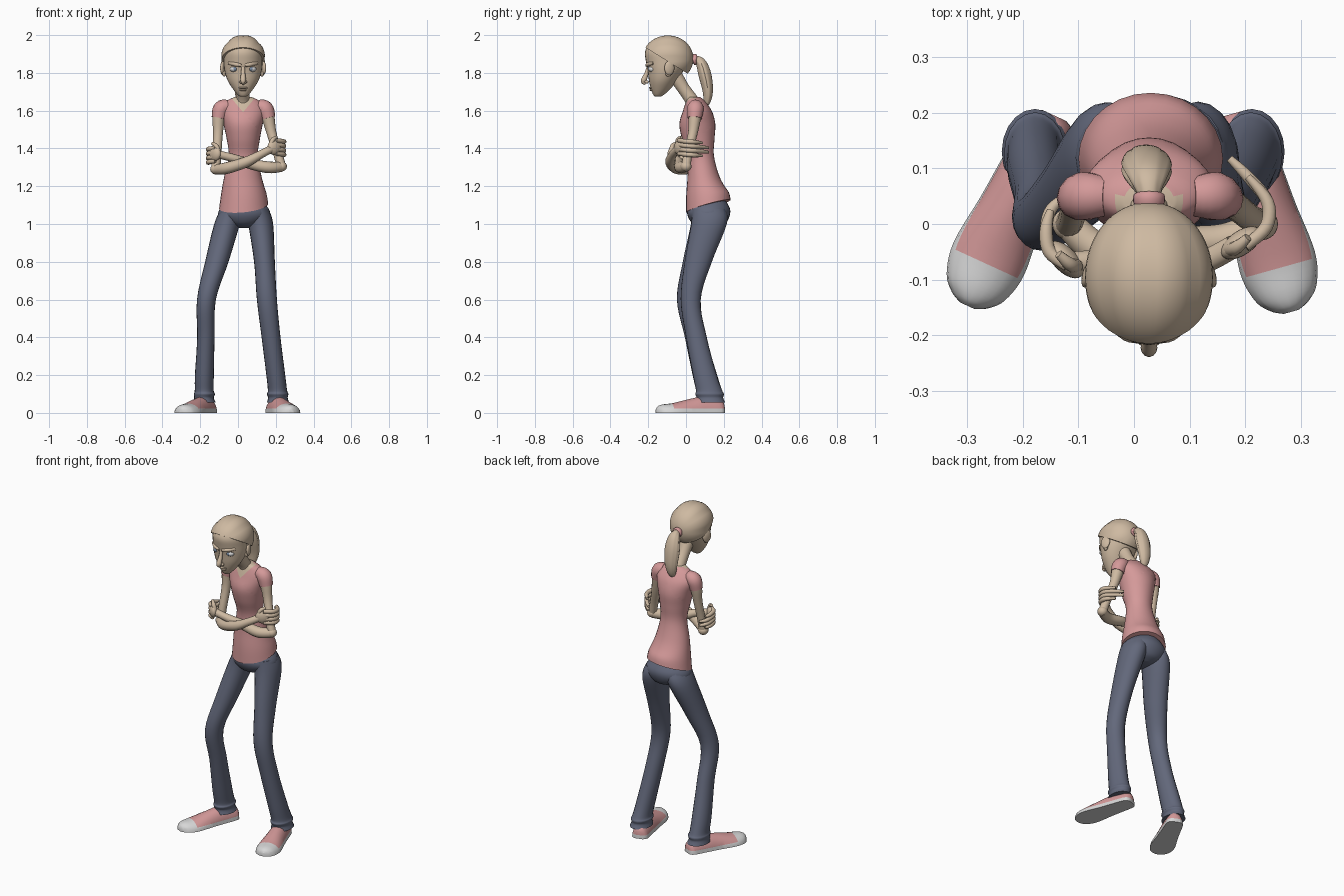
import bpy, bmesh, math
from mathutils import Vector, Matrix

if "Cube" in bpy.data.objects:
    bpy.data.objects.remove(bpy.data.objects["Cube"], do_unlink=True)


def material(name, rgb):
    m = bpy.data.materials.new(name)
    m.use_nodes = True
    m.diffuse_color = (*rgb, 1)
    bsdf = m.node_tree.nodes["Principled BSDF"]
    bsdf.inputs["Base Color"].default_value = (*rgb, 1)
    bsdf.inputs["Roughness"].default_value = 0.7
    return m


SKIN = material("beige skin and hair", (0.62, 0.49, 0.36))
PINK = material("soft pink", (0.66, 0.32, 0.32))
DENIM = material("slate denim", (0.125, 0.14, 0.2))
WHITE = material("off white", (0.68, 0.68, 0.68))
IRIS = material("grey blue", (0.2, 0.27, 0.38))
X, Z = Vector((1, 0, 0)), Vector((0, 0, 1))
CX = 0.027          # centre line of the leaning body
parts = []


def finish(bm, name, *mats):
    bmesh.ops.recalc_face_normals(bm, faces=bm.faces)
    me = bpy.data.meshes.new(name)
    bm.to_mesh(me)
    bm.free()
    for m in mats:
        me.materials.append(m)
    ob = bpy.data.objects.new(name, me)
    bpy.context.collection.objects.link(ob)
    parts.append(ob)
    return ob


def spline(pts, steps):
    # Catmull-Rom through points of any width
    p = [pts[0]] + list(pts) + [pts[-1]]
    out = []
    for a, b, c, d in zip(p, p[1:], p[2:], p[3:]):
        for i in range(steps):
            t = i / steps
            out.append([0.5 * (2 * q + (r - o) * t + (2 * o - 5 * q + 4 * r - s) * t * t
                               + (3 * q - o - 3 * r + s) * t ** 3)
                        for o, q, r, s in zip(a, b, c, d)])
    return out + [list(pts[-1])]


def loft(pts, ref=X, flat=False, seg=20, steps=5):
    # each point: x, y, z, half width along ref, half depth
    bm = bmesh.new()
    path = spline(pts, steps)
    rings = []
    for i, (x, y, z, a, b) in enumerate(path):
        t = Z
        if not flat:
            t = (Vector(path[min(i + 1, len(path) - 1)][:3])
                 - Vector(path[max(i - 1, 0)][:3])).normalized()
        side = (ref - ref.dot(t) * t).normalized()
        deep = t.cross(side)
        angles = [math.tau * k / seg for k in range(seg)]
        rings.append([bm.verts.new(Vector((x, y, z)) + side * a * math.cos(u)
                                   + deep * b * math.sin(u)) for u in angles])
    for r, s in zip(rings, rings[1:]):
        for k in range(seg):
            bm.faces.new((r[k], r[k - 1], s[k - 1], s[k]))
    bm.faces.new(rings[0])
    bm.faces.new(rings[-1])
    return bm


def cut(bm, co, no, drop=False):
    bmesh.ops.bisect_plane(bm, geom=bm.verts[:] + bm.edges[:] + bm.faces[:],
                           plane_co=co, plane_no=no, clear_inner=drop)


def paint(bm, index, rule):
    for f in bm.faces:
        if rule(f.calc_center_median()):
            f.material_index = index


def ball(name, mat, co, size, turn=0):
    bm = bmesh.new()
    bmesh.ops.create_uvsphere(bm, u_segments=24, v_segments=14, radius=1)
    bm.transform(Matrix.Translation(co) @ Matrix.Rotation(turn, 4, "Z")
                 @ Matrix.Diagonal((*size, 1)))
    return finish(bm, name, mat)


def round_tube(name, mat, pts, ref=Z, seg=14):
    return finish(loft([(*p[:3], p[3], p[3]) for p in pts], ref, seg=seg), name, mat)


# Shirt: slanted hem and a skin coloured V neck
bm = loft([(.03, .118, 1.095, .13, .118), (.03, .113, 1.16, .12, .112),
           (.026, .093, 1.25, .099, .085), (.028, .078, 1.36, .077, .07),
           (.028, .065, 1.45, .088, .086), (.027, .06, 1.53, .104, .095),
           (CX, .06, 1.6, .117, .076), (CX, .05, 1.65, .088, .05),
           (CX, .042, 1.672, .045, .034)], flat=True, seg=28)
for v in bm.verts:
    if v.co.z < 1.2:
        v.co.z += (.28 * (v.co.y - .12) + .1 * (v.co.x - CX)) * (1.2 - v.co.z) / .105
for s in (-1, 1):
    cut(bm, (CX, 0, 1.592), (1.2 * s, 0, -1))
paint(bm, 1, lambda c: c.z > 1.592 + 1.2 * abs(c.x - CX) and c.y < .05)
finish(bm, "shirt", PINK, SKIN)

# Jeans: hips and two legs
finish(loft([(.032, .12, 1.125, .09, .09), (.033, .12, 1.08, .13, .113),
             (.033, .12, 1.04, .135, .11), (.033, .122, 1.0, .09, .085),
             (.033, .125, .98, .03, .04)], flat=True, seg=28), "jeans_hips", DENIM)
finish(loft([(-.03, .12, 1.08, .06, .09), (-.058, .12, 1.0, .068, .094),
             (-.112, .055, .8, .062, .072), (-.167, .008, .6, .05, .056),
             (-.17, .05, .4, .046, .056), (-.178, .1, .2, .05, .065),
             (-.179, .122, .12, .05, .069), (-.178, .125, .1, .056, .076),
             (-.18, .127, .08, .052, .07), (-.178, .13, .055, .06, .077)],
            flat=True), "jeans_right_leg", DENIM)
finish(loft([(.10, .12, 1.08, .062, .09), (.12, .122, 1.0, .066, .094),
             (.14, .065, .8, .055, .072), (.153, .025, .6, .053, .053),
             (.175, .055, .4, .05, .055), (.2, .1, .2, .05, .063),
             (.209, .122, .12, .051, .069), (.21, .125, .1, .057, .076),
             (.211, .127, .08, .052, .07), (.212, .13, .055, .059, .077)],
            flat=True), "jeans_left_leg", DENIM)

# Shoes: domed upper, white sole edge and toe cap
for name, heel, toe in (("right_shoe", (-.143, .195), (-.3, -.147)),
                        ("left_shoe", (.183, .2), (.283, -.158))):
    a, b = Vector((*heel, 0)), Vector((*toe, 0))
    pts = [(*a.lerp(b, t), h, w) for t, w, h in
           ((0, .024, .05), (.06, .046, .07), (.3, .054, .085), (.5, .06, .074),
            (.75, .07, .052), (.9, .058, .045), (.97, .036, .036), (1, .014, .022))]
    bm = loft(pts, Z)
    for v in bm.verts:
        v.co.z = max(v.co.z, 0)
    cap, d = a.lerp(b, .78), (b - a).normalized()
    cut(bm, (0, 0, .022), Z)
    cut(bm, cap, d)
    paint(bm, 1, lambda c: c.z < .022 or (c - cap).dot(d) > 0)
    finish(bm, name, PINK, WHITE)

# Upper arms with short sleeves
for name, pts in (
        ("right", [(-.05, .05, 1.622), (-.088, .05, 1.61), (-.102, .046, 1.56),
                   (-.106, .036, 1.48), (-.112, .012, 1.37), (-.118, 0, 1.29)]),
        ("left", [(.105, .05, 1.622), (.143, .05, 1.61), (.16, .046, 1.56),
                  (.178, .036, 1.48), (.208, .012, 1.38), (.23, 0, 1.305)])):
    radii = (.036, .044, .038, .03, .028, .029)
    round_tube(name + "_upper_arm", SKIN,
               [(*p, r - .004) for p, r in zip(pts, radii)], X)
    round_tube(name + "_sleeve", PINK, [(*p, r) for p, r in zip(pts[:3], radii)], X)
    ball(name + "_elbow", SKIN, pts[-1], (.029, .029, .027))

# Crossed forearms
round_tube("right_forearm", SKIN, [(-.118, 0, 1.288, .027), (-.06, -.05, 1.296, .031),
                                   (.04, -.082, 1.327, .028), (.12, -.07, 1.368, .022),
                                   (.18, -.04, 1.4, .021)])
round_tube("left_forearm", SKIN, [(.23, 0, 1.303, .027), (.16, -.03, 1.3, .031),
                                  (.06, -.035, 1.32, .028), (-.03, -.062, 1.35, .022),
                                  (-.11, -.07, 1.37, .021)])

# Hands gripping the opposite arms
HANDS = (("right", (.193, -.034, 1.405), .6, 1.408,
          ((.2, -.04), (.238, -.005), (.24, .04), (.205, .085), (.172, .118))),
         ("left", (-.124, -.064, 1.372), -.8, 1.368,
          ((-.12, -.075), (-.152, -.05), (-.158, -.01), (-.15, .025), (-.125, .05))))
for name, palm, turn, mid, curl in HANDS:
    ball(name + "_palm", SKIN, palm, (.042, .022, .04), turn)
    for i in range(4):
        z = mid + .034 - i * .023
        reach = (4, 5, 5, 4)[i]
        rs = (.011, .0125, .012, .011, .008)
        round_tube(f"{name}_finger_{i + 1}", SKIN,
                   [(x, y, z - .004 * k, rs[k] if k < reach - 1 else .007)
                    for k, (x, y) in enumerate(curl[:reach])], seg=10)
    s = 1 if name == "right" else -1
    x, y, z = palm
    round_tube(name + "_thumb", SKIN, [(x - s * .02, y - .012, z + .015, .013),
                                       (x - s * .008, y - .008, z + .042, .012),
                                       (x + s * .012, y + .01, z + .055, .008)], X, 10)

# Neck and head
round_tube("neck", SKIN, [(CX, .05, 1.6, .05), (CX, .03, 1.655, .037),
                          (CX, -.015, 1.72, .034), (CX, -.06, 1.79, .04)], X)
finish(loft([(CX, -.148, 1.674, .012, .012), (CX, -.146, 1.682, .027, .026),
             (CX, -.134, 1.715, .054, .052), (CX, -.122, 1.76, .082, .074),
             (CX, -.108, 1.81, .098, .094), (CX, -.1, 1.86, .102, .112),
             (CX, -.1, 1.91, .1, .117), (CX, -.1, 1.95, .08, .095),
             (CX, -.1, 1.98, .04, .05)], flat=True, seg=28), "head", SKIN)

# Swept back hair with combed ridges, cut along the hairline
bm = bmesh.new()
bmesh.ops.create_uvsphere(bm, u_segments=48, v_segments=32, radius=1)
bm.transform(Matrix.Rotation(math.pi / 2, 4, "X"))
for v in bm.verts:
    a = math.atan2(v.co.x, v.co.z)
    k = 1 - .035 * (1 - v.co.y ** 2) * abs(math.cos(a * 4)) ** 6
    v.co = Vector((v.co.x * .118 * k, v.co.y * .135, v.co.z * .126 * k))
bm.transform(Matrix.Translation((CX, -.096, 1.875)))
cut(bm, (0, -.2, 1.925), (0, .62, 1), True)
bmesh.ops.holes_fill(bm, edges=[e for e in bm.edges if e.is_boundary])
finish(bm, "hair", SKIN)

# Ponytail with tie
PONY = [(.027, .02, 1.865, .022, .022), (.027, .05, 1.872, .02, .02),
        (.025, .08, 1.85, .036, .028), (.023, .1, 1.79, .046, .034),
        (.021, .115, 1.71, .04, .028), (.018, .112, 1.65, .026, .019),
        (.016, .1, 1.615, .006, .005)]
bm = loft(PONY, seg=32)
for i, v in enumerate(bm.verts):
    if i % 4 == 0 and v.co.y > .06:
        v.co.x += (CX - v.co.x) * .1
finish(bm, "ponytail", SKIN)
bm = loft([(CX, .034, 1.868, .02, .02), (CX, .038, 1.869, .028, .028),
           (CX, .052, 1.872, .028, .028), (CX, .057, 1.872, .02, .02)])
finish(bm, "hair_tie", PINK)

# Nose and lips
round_tube("nose", SKIN, [(CX, -.198, 1.835, .009), (CX, -.208, 1.8, .011),
                          (CX, -.222, 1.765, .015), (CX, -.226, 1.752, .012),
                          (CX, -.214, 1.742, .007)], X)
ball("upper_lip", SKIN, (CX, -.184, 1.721), (.024, .013, .006))
ball("lower_lip", SKIN, (CX, -.18, 1.71), (.019, .013, .007))

# Eyes, brows, nostrils and ears on both sides
for name, s in (("right", -1), ("left", 1)):
    ball(name + "_eye", WHITE, (CX + s * .045, -.176, 1.82), (.025, .024, .017))
    ball(name + "_iris", IRIS, (CX + s * .043, -.192, 1.821), (.011, .01, .011))
    round_tube(name + "_brow", SKIN, [(CX + s * .01, -.207, 1.84, .008),
                                      (CX + s * .04, -.2, 1.845, .011),
                                      (CX + s * .075, -.172, 1.852, .008)])
    ball(name + "_nostril", SKIN, (CX + s * .012, -.208, 1.752), (.009, .011, .008))
    ball(name + "_ear", SKIN, (CX + s * .107, -.088, 1.826), (.012, .028, .038), s * .35)
    ball(name + "_ear_lobe", SKIN, (CX + s * .1, -.094, 1.796), (.01, .015, .016))

# Smooth shading with crisp rims
bpy.ops.object.select_all(action="DESELECT")
for ob in parts:
    ob.select_set(True)
bpy.context.view_layer.objects.active = parts[0]
bpy.ops.object.shade_smooth_by_angle(angle=math.radians(50))
